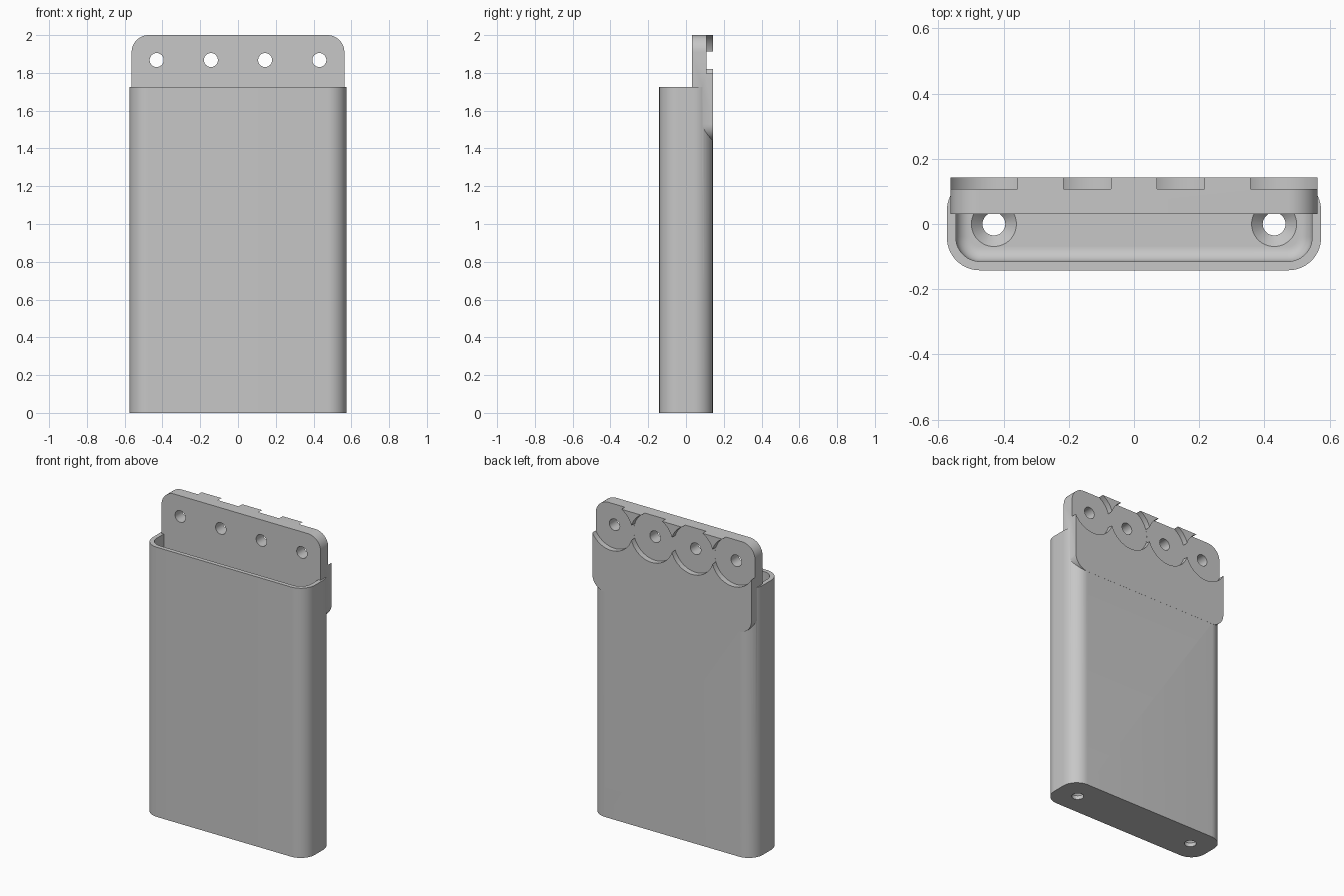
import bpy
import bmesh
from math import cos, sin, pi
from mathutils import Matrix

default = bpy.data.objects.get("Cube")
if default:
    bpy.data.objects.remove(default)

grey = bpy.data.materials.new("plain grey")
grey.use_nodes = True
colour = (0.57, 0.57, 0.57, 1)
grey.diffuse_color = colour
grey.node_tree.nodes["Principled BSDF"].inputs["Base Color"].default_value = colour


def finish(bm, name):
    bmesh.ops.recalc_face_normals(bm, faces=bm.faces)
    mesh = bpy.data.meshes.new(name)
    bm.to_mesh(mesh)
    bm.free()
    mesh.materials.append(grey)
    obj = bpy.data.objects.new(name, mesh)
    bpy.context.collection.objects.link(obj)
    return obj


def rounded_slab(name, half_w, half_h, radius, low, high, matrix=Matrix(), fillet=0):
    """Rounded rectangle extruded along local z, with an optional rounded lower rim."""
    bm = bmesh.new()
    verts = []
    for q, (sx, sy) in enumerate([(1, 1), (-1, 1), (-1, -1), (1, -1)]):
        for i in range(15):
            a = (q + i / 14) * pi / 2
            verts.append(bm.verts.new((sx * (half_w - radius) + radius * cos(a),
                                       sy * (half_h - radius) + radius * sin(a), low)))
    base = bm.faces.new(verts)
    top = bmesh.ops.extrude_face_region(bm, geom=[base], use_keep_orig=True)
    bmesh.ops.translate(bm, vec=(0, 0, high - low),
                        verts=[v for v in top["geom"] if isinstance(v, bmesh.types.BMVert)])
    if fillet:
        rim = [e for e in bm.edges if all(abs(v.co.z - low) < 1e-5 for v in e.verts)]
        bmesh.ops.bevel(bm, geom=rim, offset=fillet, segments=8, profile=0.5, affect='EDGES')
    bm.transform(matrix)
    return finish(bm, name)


def cone(name, r1, r2, depth, matrix, segments=48):
    bm = bmesh.new()
    bmesh.ops.create_cone(bm, cap_ends=True, segments=segments, radius1=r1, radius2=r2,
                          depth=depth, matrix=matrix)
    return finish(bm, name)


def combine(target, tool, operation):
    mod = target.modifiers.new("join", 'BOOLEAN')
    mod.operation, mod.solver, mod.object = operation, 'EXACT', tool
    bpy.context.view_layer.objects.active = target
    bpy.ops.object.modifier_apply(modifier=mod.name)
    bpy.data.objects.remove(tool)


BACK, RIM, FLOOR = 0.142, 1.725, 0.06
upright = Matrix.Rotation(pi / 2, 4, 'X')

# Open container with a rounded inner floor
holder = rounded_slab("wall_holder", 0.574, BACK, 0.1, 0, RIM)
combine(holder, rounded_slab("cavity", 0.547, 0.115, 0.075, FLOOR, 2.2, fillet=0.045), 'DIFFERENCE')

# Countersunk drain holes
for x in (-0.43, 0.43):
    combine(holder, cone("drain", 0.035, 0.035, 0.4, Matrix.Translation((x, 0, 0))), 'DIFFERENCE')
    combine(holder, cone("countersink", 0.033, 0.071, 0.04,
                         Matrix.Translation((x, 0, FLOOR - 0.018))), 'DIFFERENCE')

# Mounting plate, set a hair proud of the container's back
plate = rounded_slab("mounting_plate", 0.563, 0.28, 0.09, -BACK - 0.0005, -0.031,
                     Matrix.Translation((0, 0, 1.72)) @ upright)

# Round recesses and screw holes; alternate depths differ by a hair for clean cuts
for i in range(4):
    x = (i - 1.5) * 0.287
    place = Matrix.Translation((x, BACK + 0.065 + i % 2 * 0.0004, 1.868)) @ upright
    combine(plate, cone("recess", 0.151, 0.151, 0.2, place, 72), 'DIFFERENCE')
    combine(plate, cone("screw_hole", 0.037, 0.037, 0.6, place), 'DIFFERENCE')
    combine(holder, cone("rim_recess", 0.152, 0.152, 0.2, place, 72), 'DIFFERENCE')

combine(holder, plate, 'UNION')

bpy.ops.object.select_all(action='DESELECT')
holder.select_set(True)
bpy.context.view_layer.objects.active = holder
bpy.ops.object.shade_smooth_by_angle()
